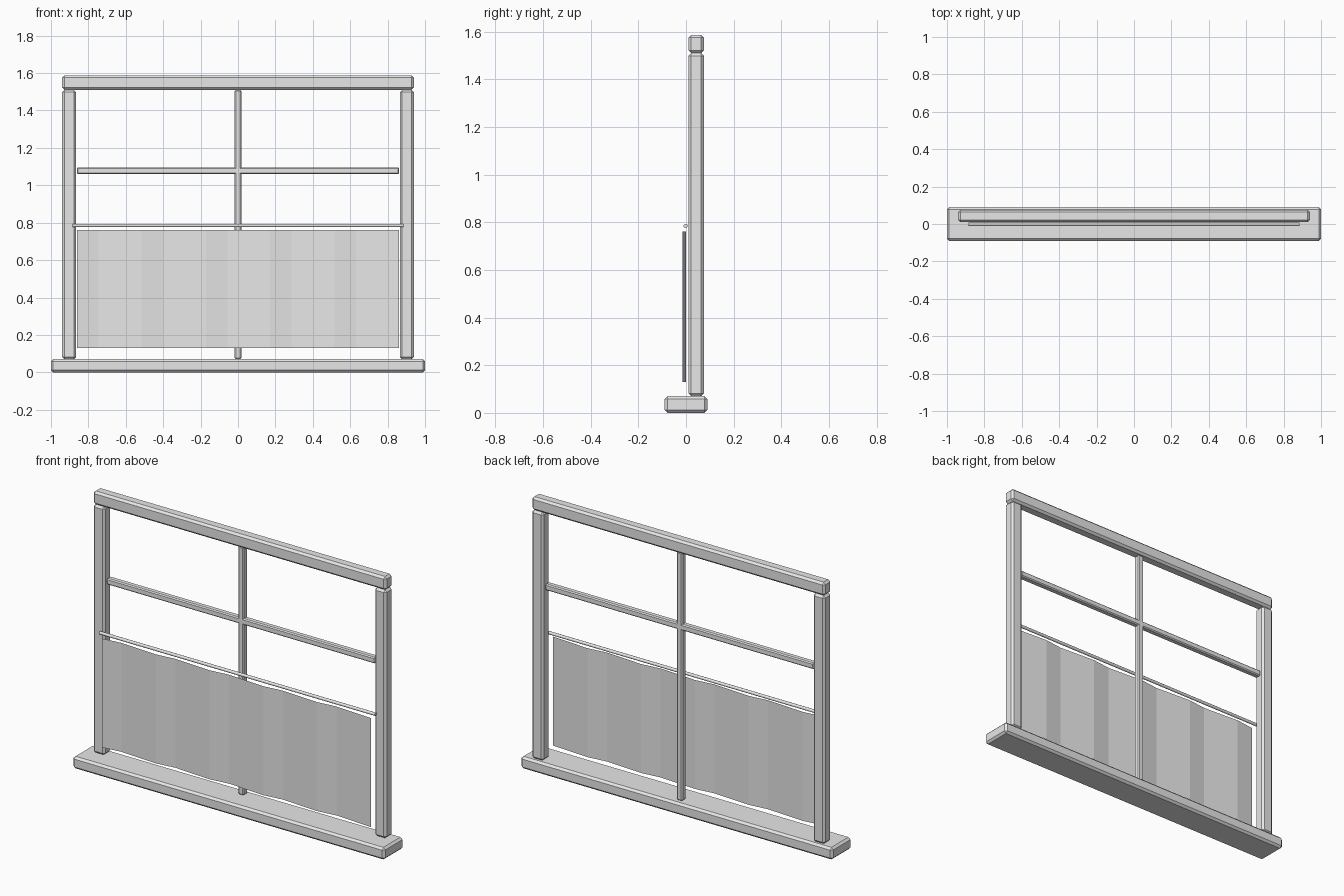
import bpy
import math

cube = bpy.data.objects.get("Cube")
if cube:
    bpy.data.objects.remove(cube, do_unlink=True)

# One grey for every part
GREY = (0.8, 0.8, 0.8, 1)
grey = bpy.data.materials.new("light grey")
grey.use_nodes = True
grey.diffuse_color = GREY
grey.node_tree.nodes["Principled BSDF"].inputs["Base Color"].default_value = GREY


def beam(name, low, high, bevel):
    """Chamfered bar between two opposite corners."""
    centre = [(a + b) / 2 for a, b in zip(low, high)]
    bpy.ops.mesh.primitive_cube_add(size=1, location=centre)
    ob = bpy.context.object
    ob.name = name
    ob.scale = [b - a for a, b in zip(low, high)]
    bpy.ops.object.transform_apply(location=False, rotation=False, scale=True)
    mod = ob.modifiers.new("chamfer", "BEVEL")
    mod.width = bevel
    mod.segments = 1
    ob.data.materials.append(grey)
    return ob


# Frame
SILL_TOP, POST_TOP = 0.07, 1.51
BACK, FRONT = 0.076, 0.01
beam("sill", (-1, -0.09, 0), (1, 0.09, SILL_TOP), 0.012)
beam("top_rail", (-0.94, FRONT, POST_TOP), (0.94, BACK, 1.587), 0.012)
for side, x in (("right", -0.903), ("left", 0.903)):
    beam(side + "_post", (x - 0.037, FRONT, SILL_TOP), (x + 0.037, BACK, POST_TOP), 0.012)

# Glazing bars
beam("vertical_bar", (-0.018, 0.025, SILL_TOP), (0.018, 0.061, POST_TOP), 0.006)
beam("horizontal_bar", (-0.862, 0.025, 1.06), (0.862, 0.061, 1.096), 0.006)

# Curtain rod
bpy.ops.mesh.primitive_cylinder_add(vertices=12, radius=0.009, depth=1.77,
                                    location=(0, -0.002, 0.785),
                                    rotation=(0, math.pi / 2, 0))
rod = bpy.context.object
rod.name = "curtain_rod"
rod.data.materials.append(grey)
bpy.ops.object.shade_smooth_by_angle()

# Pleated curtain: a sheet of flat strips, three to a pleat
STRIPS = 15
verts, faces = [], []
for i in range(STRIPS + 1):
    x = -0.862 + 1.724 * i / STRIPS
    y = -0.007 + 0.008 * math.sin(-math.tau / 3 * (i - 2))
    verts += [(x, y, 0.13), (x, y, 0.762)]
for i in range(STRIPS):
    a = 2 * i
    faces.append((a, a + 2, a + 3, a + 1))
mesh = bpy.data.meshes.new("curtain")
mesh.from_pydata(verts, [], faces)
mesh.materials.append(grey)
bpy.context.collection.objects.link(bpy.data.objects.new("curtain", mesh))
